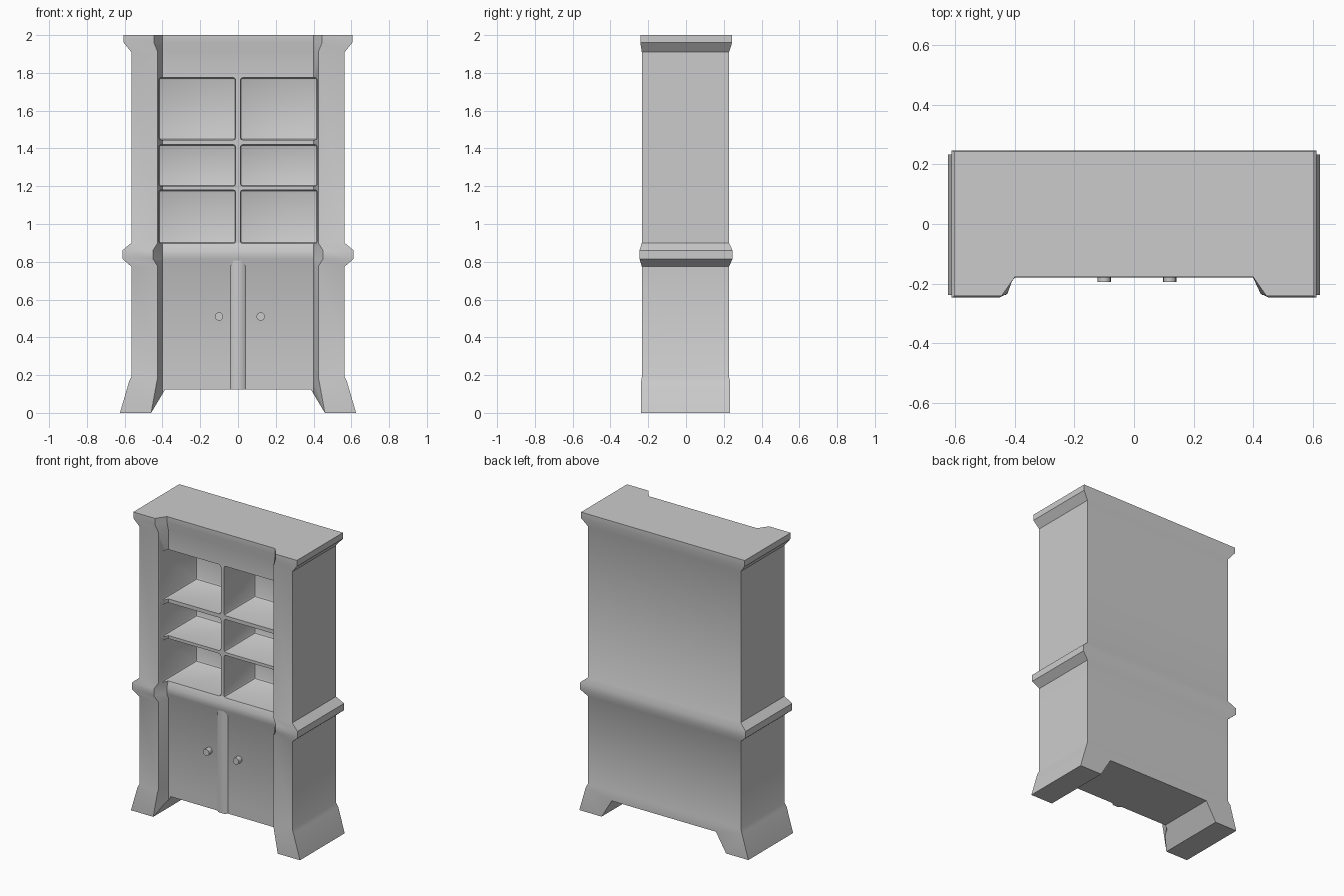
import bpy, bmesh, math
from mathutils import Matrix, Vector

if "Cube" in bpy.data.objects:
    bpy.data.objects.remove(bpy.data.objects["Cube"])


def make_object(name, bm):
    bmesh.ops.recalc_face_normals(bm, faces=bm.faces)
    mesh = bpy.data.meshes.new(name)
    bm.to_mesh(mesh)
    bm.free()
    obj = bpy.data.objects.new(name, mesh)
    bpy.context.collection.objects.link(obj)
    return obj


def loft(bm, rings):
    loops = [[bm.verts.new(p) for p in ring] for ring in rings]
    n = len(loops[0])
    for a, b in zip(loops, loops[1:]):
        for i in range(n):
            j = (i + 1) % n
            bm.faces.new((a[i], a[j], b[j], b[i]))
    bm.faces.new(loops[0][::-1])
    bm.faces.new(loops[-1])


def add_box(bm, lo, hi, bevel=0.0):
    lo, hi = Vector(lo), Vector(hi)
    mat = Matrix.Translation((lo + hi) / 2) @ Matrix.Diagonal((*(hi - lo), 1))
    verts = bmesh.ops.create_cube(bm, size=1, matrix=mat)["verts"]
    if bevel:
        edges = list({e for v in verts for e in v.link_edges})
        bmesh.ops.bevel(bm, geom=edges, offset=bevel, segments=2,
                        profile=0.5, affect='EDGES')


def smooth(obj, angle=35):
    bpy.ops.object.select_all(action='DESELECT')
    obj.select_set(True)
    bpy.context.view_layer.objects.active = obj
    bpy.ops.object.shade_smooth_by_angle(angle=math.radians(angle))


# Body levels: z, half width, front y, back y, pilaster inner x, recessed front y
LEVELS = [
    (0.00, 0.625, -0.238, 0.234, 0.46, -0.160),
    (0.165, 0.577, -0.238, 0.234, 0.43, -0.160),
    (0.19, 0.565, -0.234, 0.228, 0.425, -0.160),
    (0.775, 0.565, -0.234, 0.228, 0.425, -0.160),
    (0.815, 0.612, -0.246, 0.246, 0.45, -0.180),
    (0.86, 0.612, -0.246, 0.246, 0.45, -0.180),
    (0.90, 0.565, -0.234, 0.228, 0.425, -0.165),
    (1.91, 0.565, -0.234, 0.228, 0.425, -0.165),
    (1.96, 0.605, -0.242, 0.244, 0.445, -0.178),
    (2.00, 0.605, -0.242, 0.244, 0.445, -0.178),
]
rings = []
for z, w, front, back, inner, recess in LEVELS:
    half = [(w, back), (w, front), (inner, front), (0.40, recess)]
    ring = half + [(-x, y) for x, y in reversed(half)]
    rings.append([(x, y, z) for x, y in ring])
bm = bmesh.new()
loft(bm, rings)
body = make_object("cabinet_body", bm)

# Cutter: six shelf cells and the arch between the feet
bm = bmesh.new()
for z0, z1 in ((0.897, 1.18), (1.20, 1.42), (1.445, 1.775)):
    for x0, x1 in ((-0.42, -0.012), (0.012, 0.42)):
        add_box(bm, (x0, -0.4, z0), (x1, 0.16, z1), bevel=0.014)
arch = [(-0.52, -0.1), (0.52, -0.1), (0.385, 0.125), (-0.385, 0.125)]
loft(bm, [[(x, y, z) for x, z in arch] for y in (-0.4, 0.4)])
cutter = make_object("opening_cutter", bm)
cutter.hide_render = True

mod = body.modifiers.new("openings", 'BOOLEAN')
mod.operation = 'DIFFERENCE'
mod.solver = 'EXACT'
mod.object = cutter
bpy.context.view_layer.objects.active = body
bpy.ops.object.modifier_apply(modifier=mod.name)
bpy.data.objects.remove(cutter)
smooth(body)

# Centre strip between the doors
bm = bmesh.new()
strip = [(-0.045, -0.155), (-0.022, -0.176), (0.022, -0.176), (0.045, -0.155)]
loft(bm, [[(x, y, z) for x, y in strip] for z in (0.125, 0.82)])
smooth(make_object("door_centre_strip", bm), 60)

# Door knobs
for name, x in (("left_door_knob", -0.10), ("right_door_knob", 0.12)):
    bm = bmesh.new()
    mat = Matrix.Translation((x, -0.173, 0.51)) @ Matrix.Rotation(math.pi / 2, 4, 'X')
    bmesh.ops.create_cone(bm, cap_ends=True, segments=16, radius1=0.022,
                          radius2=0.022, depth=0.044, matrix=mat)
    smooth(make_object(name, bm))
